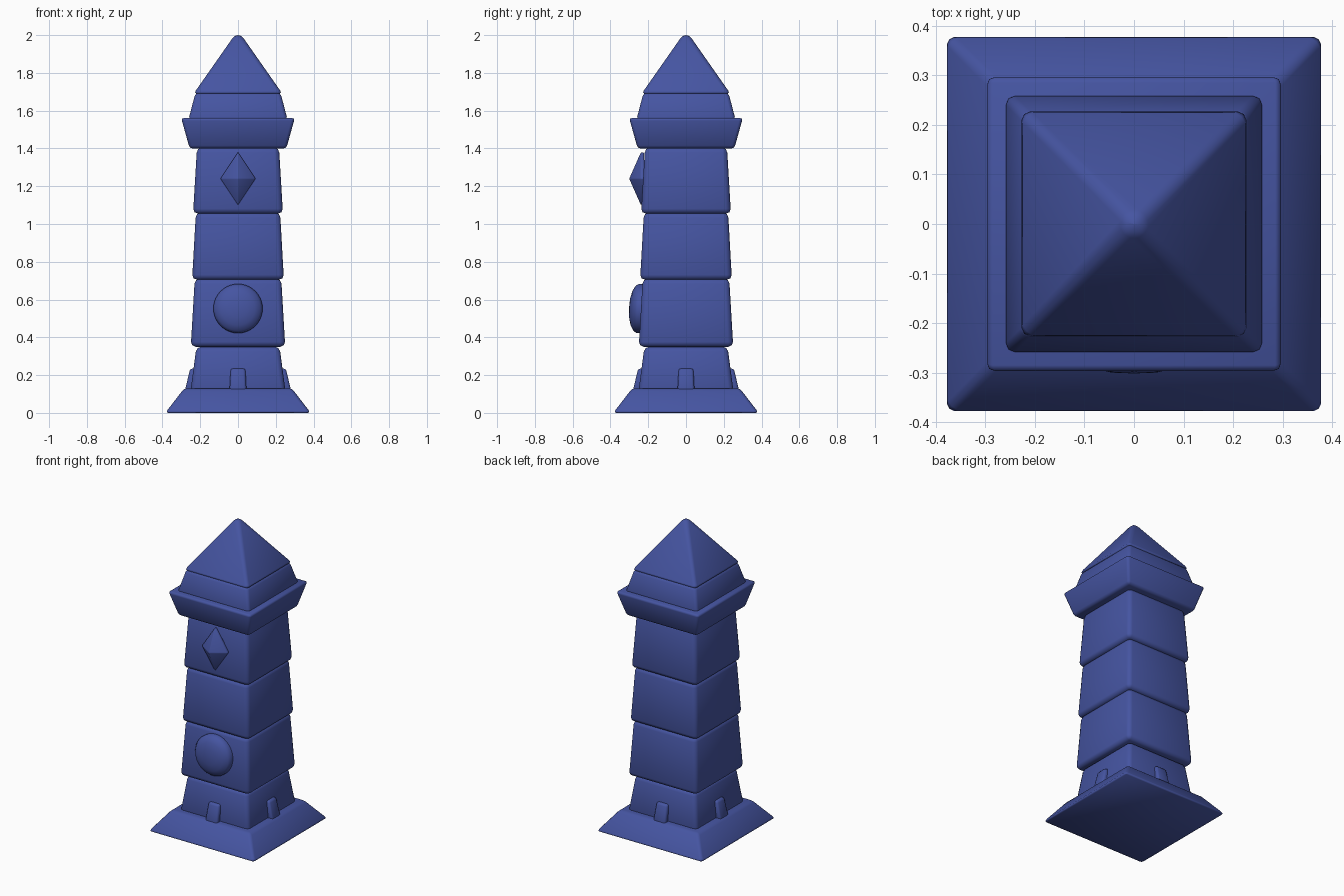
import bpy, bmesh, math
from mathutils import Matrix, Vector

cube = bpy.data.objects.get("Cube")
if cube:
    bpy.data.objects.remove(cube, do_unlink=True)

blue = bpy.data.materials.new("tower blue")
blue.use_nodes = True
blue.diffuse_color = (0.06, 0.09, 0.36, 1)
blue.node_tree.nodes["Principled BSDF"].inputs["Base Color"].default_value = blue.diffuse_color


def add_object(name, bm, bevel=0.0, segments=2):
    bmesh.ops.recalc_face_normals(bm, faces=bm.faces)
    for face in bm.faces:
        face.smooth = True
    mesh = bpy.data.meshes.new(name)
    bm.to_mesh(mesh)
    bm.free()
    mesh.materials.append(blue)
    obj = bpy.data.objects.new(name, mesh)
    bpy.context.collection.objects.link(obj)
    if bevel:
        mod = obj.modifiers.new("rounded edges", "BEVEL")
        mod.width = bevel
        mod.segments = segments
        mod.limit_method = "NONE"
    return obj


def block(name, z0, z1, bottom, top, bevel):
    """Square tapered block given by its half widths."""
    bm = bmesh.new()
    bmesh.ops.create_cube(bm, size=2)
    for v in bm.verts:
        half = top if v.co.z > 0 else bottom
        v.co = (v.co.x * half, v.co.y * half, z1 if v.co.z > 0 else z0)
    return add_object(name, bm, bevel)


# Stacked body, from the ground to the roof
block("base_plinth", 0.0, 0.13, 0.385, 0.285, 0.016)
block("lower_block", 0.11, 0.35, 0.252, 0.22, 0.025)
block("body_block_1", 0.35, 0.71, 0.25, 0.229, 0.026)
block("body_block_2", 0.705, 1.06, 0.243, 0.223, 0.026)
block("body_block_3", 1.055, 1.405, 0.238, 0.217, 0.026)
block("collar", 1.4, 1.562, 0.256, 0.301, 0.016)
block("neck", 1.55, 1.695, 0.263, 0.225, 0.018)
block("roof", 1.69, 2.0, 0.235, 0.018, 0.02)

# Small doors on all four sides of the lower block
for i, side in enumerate(("front", "left", "back", "right")):
    bm = bmesh.new()
    bmesh.ops.create_cube(bm, size=1)
    for v in bm.verts:
        high = v.co.z > 0
        outer = (-0.253 if high else -0.282) if v.co.y < 0 else -0.215
        v.co = (v.co.x * (0.078 if high else 0.09), outer, 0.235 if high else 0.115)
    bmesh.ops.rotate(bm, verts=bm.verts, matrix=Matrix.Rotation(i * math.pi / 2, 3, "Z"))
    add_object(side + "_door", bm, 0.012)

# Round boss on the front: a shallow dome
bm = bmesh.new()
profile = [Vector((0, -0.29, 0)), Vector((0.05, -0.287, 0)), Vector((0.09, -0.277, 0)),
           Vector((0.118, -0.262, 0)), Vector((0.13, -0.245, 0)), Vector((0.13, -0.22, 0))]
verts = [bm.verts.new(p) for p in profile]
edges = [bm.edges.new(pair) for pair in zip(verts, verts[1:])]
bmesh.ops.spin(bm, geom=verts + edges, cent=(0, 0, 0), axis=(0, 1, 0),
               angle=math.tau, steps=40)
bmesh.ops.remove_doubles(bm, verts=bm.verts, dist=0.0005)
tilt = Matrix.Rotation(math.radians(-3), 4, "X")
bmesh.ops.transform(bm, matrix=Matrix.Translation((0, -0.012, 0.54)) @ tilt, verts=bm.verts)
add_object("round_boss", bm)

# Faceted diamond on the front
bm = bmesh.new()
rim = [(0.093, 0), (0, 0.14), (-0.093, 0), (0, -0.14)]
front = [bm.verts.new((x, -0.24, 1.24 + z)) for x, z in rim]
back = [bm.verts.new((x, -0.222, 1.24 + z)) for x, z in rim]
tip = bm.verts.new((0, -0.302, 1.24))
bm.faces.new(back)
for i in range(4):
    j = (i + 1) % 4
    bm.faces.new((front[i], front[j], tip))
    bm.faces.new((front[i], back[i], back[j], front[j]))
add_object("diamond", bm, 0.004)
